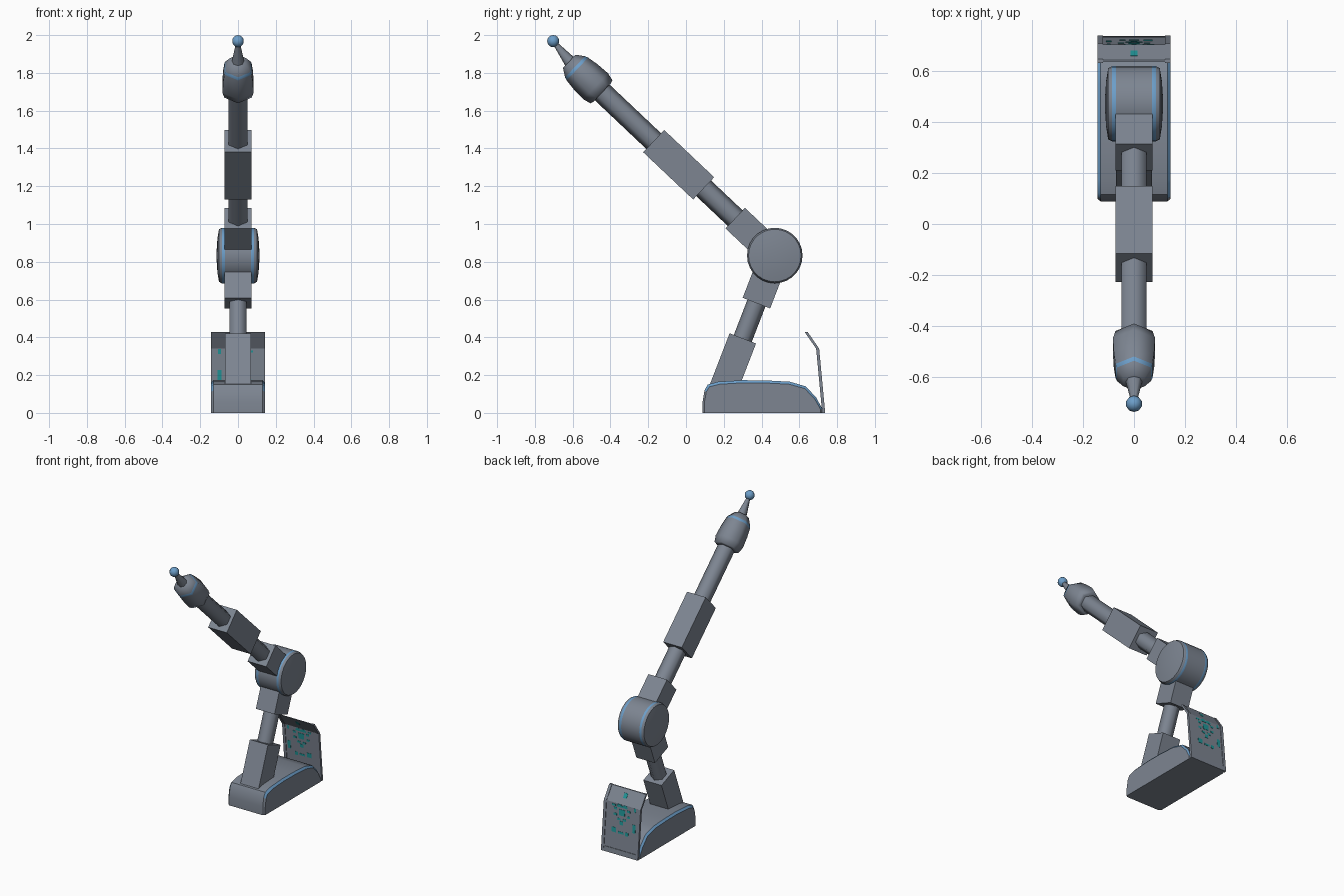
import bpy, bmesh, math
from mathutils import Vector, Matrix

if "Cube" in bpy.data.objects:
    bpy.data.objects.remove(bpy.data.objects["Cube"])


def material(name, rgb):
    m = bpy.data.materials.new(name)
    m.diffuse_color = (*rgb, 1)
    m.use_nodes = True
    m.node_tree.nodes["Principled BSDF"].inputs["Base Color"].default_value = m.diffuse_color
    return m


GREY = material("steel grey", (0.205, 0.235, 0.285))
BLUE = material("trim blue", (0.15, 0.34, 0.58))
TEAL = material("display teal", (0.015, 0.30, 0.31))


def finish(name, bm, mats, rule=None, smooth=30):
    """Recalculate normals, colour by rule, smooth below an angle."""
    bmesh.ops.recalc_face_normals(bm, faces=bm.faces)
    bm.normal_update()
    for f in bm.faces:
        f.smooth = True
        if rule and rule(f.calc_center_median(), f.normal):
            f.material_index = 1
    for e in bm.edges:
        e.smooth = e.calc_face_angle(0) < math.radians(smooth)
    me = bpy.data.meshes.new(name)
    bm.to_mesh(me)
    bm.free()
    for m in mats:
        me.materials.append(m)
    ob = bpy.data.objects.new(name, me)
    bpy.context.collection.objects.link(ob)
    return ob


def loft(name, loops, mats, rule=None, smooth=30, frame=None):
    """Skin equal-length closed loops and cap both ends."""
    bm = bmesh.new()
    rows = [[bm.verts.new(p) for p in lp] for lp in loops]
    for a, b in zip(rows, rows[1:]):
        for i in range(len(a)):
            j = (i + 1) % len(a)
            bm.faces.new((a[i], a[j], b[j], b[i]))
    bm.faces.new(rows[0])
    bm.faces.new(rows[-1])
    ob_rule = rule
    ob = finish(name, bm, mats, ob_rule, smooth)
    if frame:
        ob.matrix_world = frame
    return ob


def axis_frame(origin, direction):
    z = Vector(direction).normalized()
    x = Vector((1, 0, 0)) if abs(z.x) < 0.5 else Vector((0, 1, 0))
    y = z.cross(x)
    return Matrix.Translation(origin) @ Matrix((x, y, z)).transposed().to_4x4()


def turned(name, frame, rings, n=6, mats=(GREY,), rule=None, smooth=65):
    """Turned part along the frame's z axis from (distance, radius) rings."""
    loops = [[(r * math.cos(math.pi / 2 + 2 * math.pi * i / n),
               r * math.sin(math.pi / 2 + 2 * math.pi * i / n), d)
              for i in range(n)] for d, r in rings]
    return loft(name, loops, mats, rule, smooth, frame)


def block(name, frame, d0, d1, hx, hy, mats=(GREY,)):
    loops = [[(-hx, -hy, d), (hx, -hy, d), (hx, hy, d), (-hx, hy, d)] for d in (d0, d1)]
    return loft(name, loops, mats, frame=frame)


def strip(name, x0, x1, profile, mats=(GREY,), smooth=20):
    """Side profile of (y, z) points extruded in x."""
    return loft(name, [[(x, y, z) for y, z in profile] for x in (x0, x1)], mats, smooth=smooth)


# Base with blue chamfered top edges
base_profile = [(0.088, 0), (0.088, 0.06), (0.098, 0.12), (0.115, 0.15), (0.17, 0.165),
                (0.30, 0.173), (0.42, 0.172), (0.55, 0.165), (0.635, 0.14), (0.69, 0.08),
                (0.722, 0.02), (0.722, 0)]
inset = [(0.41 + (y - 0.41) * 0.97, z * 0.92) for y, z in base_profile]
base_loops = [[(x, y, z) for y, z in p] for x, p in
              ((-0.142, inset), (-0.13, base_profile), (0.13, base_profile), (0.142, inset))]
loft("base", base_loops, (GREY, BLUE),
     lambda c, n: 0.131 < abs(c.x) < 0.1415 and n.z > 0.25, 35)

# Bent display panel with side rails and bottom bar
panel_line = [Vector((0.729, 0.0)), Vector((0.697, 0.34)), Vector((0.637, 0.427))]


def panel_profile(t):
    return ([(p.x - t, p.y) for p in panel_line] + [(p.x + t, p.y) for p in reversed(panel_line)])


strip("display_panel", -0.125, 0.125, panel_profile(0.004))
for side in (-1, 1):
    strip("panel_rail", side * 0.122, side * 0.142, panel_profile(0.008))
strip("panel_bottom_bar", -0.123, 0.123,
      [(0.720, 0), (0.717, 0.035), (0.733, 0.035), (0.736, 0)])

# Teal marks on both faces of the panel: (x, z, half width, half height)
marks = [(0.055, 0.16, 0.017, 0.016), (0.0, 0.15, 0.02, 0.007), (-0.045, 0.15, 0.012, 0.012),
         (-0.098, 0.20, 0.011, 0.028), (-0.098, 0.325, 0.007, 0.012), (0.0, 0.39, 0.013, 0.014),
         (0.0, 0.285, 0.022, 0.02), (0.0, 0.325, 0.04, 0.006), (0.065, 0.325, 0.014, 0.006),
         (0.0, 0.215, 0.013, 0.012)]
for i in range(8):
    a = 2 * math.pi * (i + 0.5) / 8
    marks.append((0.055 * math.cos(a), 0.285 + 0.05 * math.sin(a), 0.012, 0.007))


def panel_y(z):
    a, b = panel_line[:2] if z < 0.34 else panel_line[1:]
    return a.x + (b.x - a.x) * (z - a.y) / (b.y - a.y)


for x, z, w, h in marks:
    z0, z1 = z - h, z + h
    strip("display_mark", x - w, x + w,
          [(panel_y(z0) - 0.0055, z0), (panel_y(z1) - 0.0055, z1),
           (panel_y(z1) + 0.0055, z1), (panel_y(z0) + 0.0055, z0)], (TEAL,))

# Lower arm, measured down from the elbow
ELBOW = Vector((0, 0.47, 0.833))
lower = axis_frame(ELBOW, (0, -0.36, -0.933))
block("lower_arm_foot", lower, 0.47, 0.76, 0.07, 0.075)
turned("lower_arm_tube", lower, [(0.20, 0.051), (0.52, 0.051)])
block("lower_arm_collar", lower, 0.06, 0.27, 0.072, 0.078)
block("foot_trim", Matrix.Translation((0, 0.225, 0)), 0.165, 0.183, 0.064, 0.07, (BLUE,))

# Elbow drum with slightly domed ends and blue bands
half = [(0.113, 0.03), (0.109, 0.09), (0.101, 0.139), (0.086, 0.147), (0.07, 0.147)]
turned("elbow_drum", axis_frame(ELBOW, (1, 0, 0)),
       [(-d, r) for d, r in half] + half[::-1], 28, (GREY, BLUE),
       lambda c, n: 0.071 < abs(c.z) < 0.085, 40)

# Upper arm, measured out from the elbow
upper = axis_frame(ELBOW, (0, -0.727, 0.687))
block("upper_arm_collar", upper, 0.08, 0.288, 0.072, 0.075)
turned("upper_arm_tube", upper, [(0.22, 0.057), (1.30, 0.057)])
block("upper_arm_sleeve", upper, 0.518, 0.882, 0.072, 0.081)

# Head with a blue ring near the front
turned("head", upper, [(1.257, 0.068), (1.262, 0.084), (1.305, 0.095), (1.38, 0.091),
                       (1.438, 0.083), (1.455, 0.077), (1.497, 0.048)], 6, (GREY, BLUE),
       lambda c, n: 1.44 < c.z < 1.454)

# Pointed tip and ball
BALL = Vector((0, -0.703, 1.968))
start = upper @ Vector((0, 0, 1.485))
turned("tip_cone", axis_frame(start, BALL - start),
       [(0, 0.034), ((BALL - start).length, 0.009)], 8)
bm = bmesh.new()
bmesh.ops.create_uvsphere(bm, u_segments=10, v_segments=8, radius=0.032,
                          matrix=Matrix.Translation(BALL))
finish("tip_ball", bm, (BLUE,), smooth=60)
